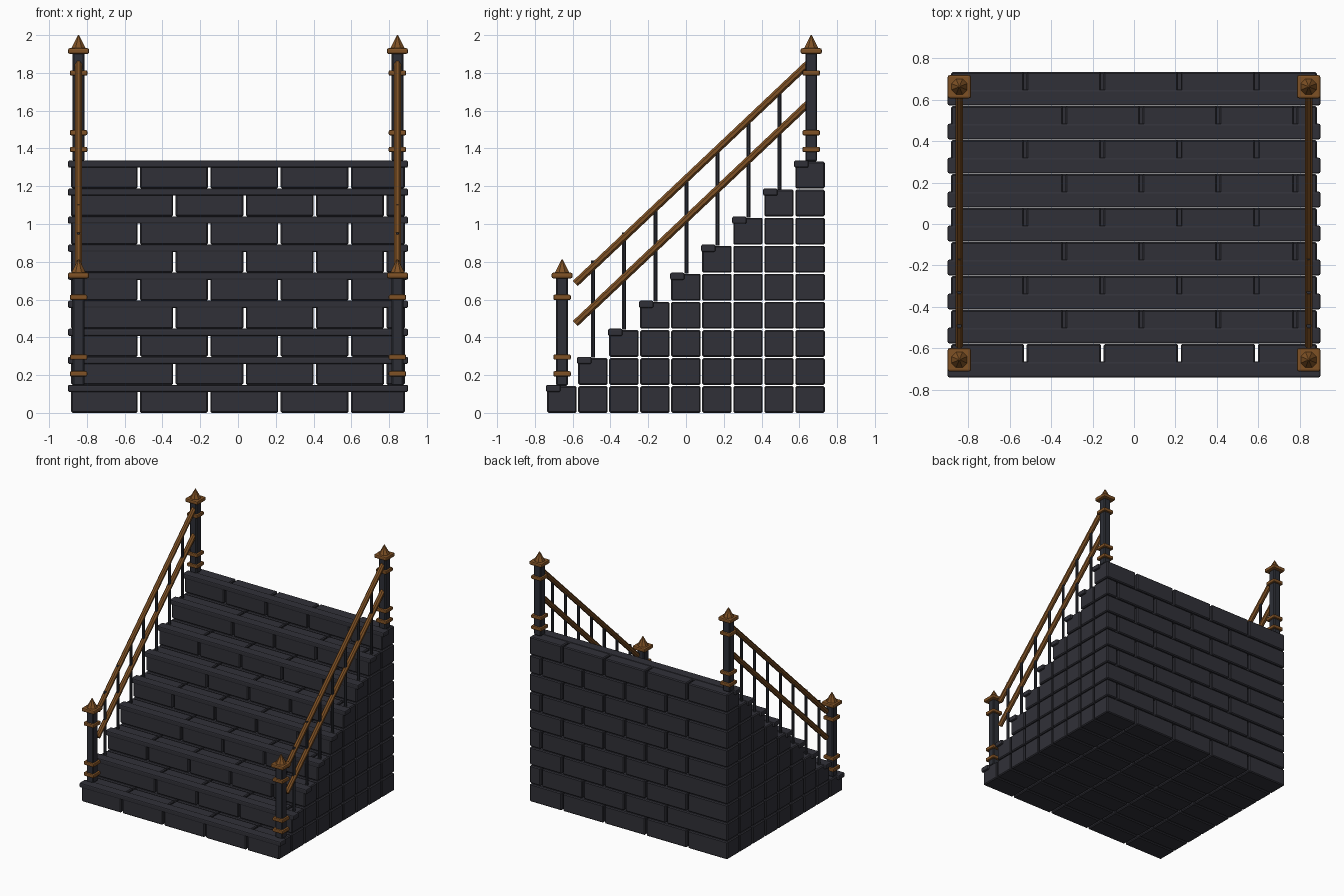
import bpy, bmesh, math
from mathutils import Vector, Matrix

if "Cube" in bpy.data.objects:
    bpy.data.objects.remove(bpy.data.objects["Cube"])

def material(name, col):
    m = bpy.data.materials.new(name)
    m.diffuse_color = (*col, 1)
    m.use_nodes = True
    m.node_tree.nodes["Principled BSDF"].inputs["Base Color"].default_value = m.diffuse_color
    return m

STONE = material("dark stone", (0.030, 0.030, 0.039))
IRON = material("dark iron", (0.026, 0.028, 0.037))
BRONZE = material("aged bronze", (0.21, 0.082, 0.018))

def box(bm, x0, x1, y0, y1, z0, z1):
    size = Matrix.Diagonal((x1 - x0, y1 - y0, z1 - z0, 1))
    mid = Matrix.Translation(((x0 + x1) / 2, (y0 + y1) / 2, (z0 + z1) / 2))
    bmesh.ops.create_cube(bm, size=1, matrix=mid @ size)

def rod(bm, a, b, r0, r1=None, sides=8):
    a, b = Vector(a), Vector(b)
    d = b - a
    turn = d.to_track_quat('Z', 'Y').to_matrix().to_4x4()
    spin = Matrix.Rotation(math.pi / sides, 4, 'Z')
    bmesh.ops.create_cone(bm, cap_ends=True, segments=sides, radius1=r0,
                          radius2=r0 if r1 is None else r1, depth=d.length,
                          matrix=Matrix.Translation((a + b) / 2) @ turn @ spin)

def finish(bm, name, mat, bevel=0, segments=1):
    me = bpy.data.meshes.new(name)
    bm.to_mesh(me)
    bm.free()
    me.materials.append(mat)
    ob = bpy.data.objects.new(name, me)
    bpy.context.collection.objects.link(ob)
    if bevel:
        mod = ob.modifiers.new("worn edges", 'BEVEL')
        mod.width, mod.segments = bevel, segments
    return ob

STEPS, RISE, RUN = 9, 0.1485, 0.1642
FRONT, HALF, JOINT = -0.735, 0.883, 0.0065

# Brick rows: alternate rows shift their joints by half a brick
for row in range(STEPS):
    bm = bmesh.new()
    first = -0.525 if row % 2 == 0 else -0.337
    cuts = [first + 0.3722 * k for k in range(4)]
    starts = [-HALF] + [c + JOINT for c in cuts]
    ends = [c - JOINT for c in cuts] + [HALF]
    for col in range(row, STEPS):
        y = FRONT + RUN * col
        for x0, x1 in zip(starts, ends):
            box(bm, x0, x1, y, y + 0.156, RISE * row, RISE * row + 0.142)
    finish(bm, f"brick_row_{row + 1}", STONE, 0.007)

# Step nosings
bm = bmesh.new()
for i in range(STEPS):
    y, top = -0.741 + RUN * i, RISE * (i + 1)
    box(bm, -0.9, 0.9, y, y + 0.076, top - 0.038, top)
finish(bm, "step_nosings", STONE, 0.008, 2)

RAIL_X = 0.844
for side, sx in (("left", -RAIL_X), ("right", RAIL_X)):
    # Posts with bands, cap and finial
    for end, y, base in (("front", -0.656, RISE), ("rear", 0.663, RISE * STEPS)):
        bm = bmesh.new()
        box(bm, sx - 0.031, sx + 0.031, y - 0.031, y + 0.031, base - 0.005, base + 0.57)
        finish(bm, f"{side}_{end}_post", IRON, 0.007)

        bm = bmesh.new()
        for h in (0.058, 0.147, 0.463):
            box(bm, sx - 0.046, sx + 0.046, y - 0.046, y + 0.046,
                base + h - 0.014, base + h + 0.014)
        finish(bm, f"{side}_{end}_post_bands", BRONZE, 0.007, 2)

        bm = bmesh.new()
        box(bm, sx - 0.056, sx + 0.056, y - 0.056, y + 0.056, base + 0.564, base + 0.594)
        finish(bm, f"{side}_{end}_post_cap", BRONZE, 0.009, 2)

        bm = bmesh.new()
        rod(bm, (sx, y, base + 0.588), (sx, y, base + 0.664), 0.044, 0.003)
        finish(bm, f"{side}_{end}_finial", BRONZE)

    # Sloping rails
    for name, drop in (("handrail", 0), ("lower_rail", 0.212)):
        bm = bmesh.new()
        rod(bm, (sx, -0.586, 0.685 - drop), (sx, 0.645, 1.848 - drop), 0.0205)
        finish(bm, f"{side}_{name}", BRONZE)

    # Balusters, one on each middle step
    bm = bmesh.new()
    for i in range(1, STEPS - 1):
        y, base = -0.656 + 0.1645 * i, RISE * (i + 1) - 0.005
        rod(bm, (sx, y, base), (sx, y, base + 0.515), 0.0115)
    finish(bm, f"{side}_balusters", IRON)
